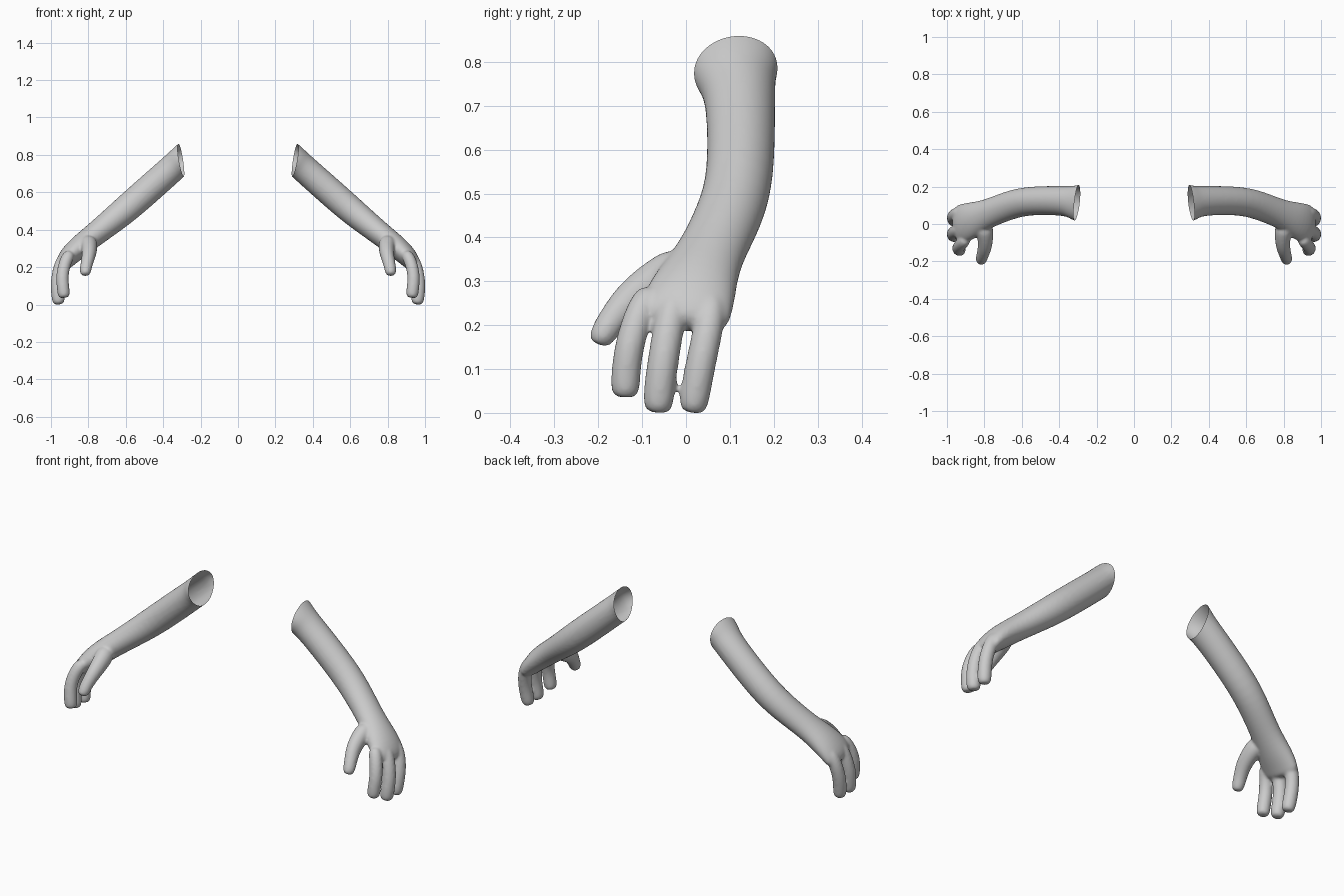
import bpy, bmesh, math
from mathutils import Vector

if "Cube" in bpy.data.objects:
    bpy.data.objects.remove(bpy.data.objects["Cube"])

skin = bpy.data.materials.new("plain grey")
skin.use_nodes = True
grey = (0.6, 0.6, 0.6, 1)
skin.diffuse_color = grey
skin.node_tree.nodes["Principled BSDF"].inputs["Base Color"].default_value = grey

SIDES = 16


def loft(bm, path):
    """Closed tube through (x, y, z, thickness radius, width radius) stations."""
    points = [Vector(p[:3]) for p in path]
    rings = []
    for i, station in enumerate(path):
        along = (points[min(i + 1, len(path) - 1)] - points[max(i - 1, 0)]).normalized()
        wide = Vector((0, 1, 0))
        wide = (wide - along * wide.dot(along)).normalized()
        thick = along.cross(wide)
        ring = []
        for k in range(SIDES):
            a = math.tau * k / SIDES
            offset = thick * math.cos(a) * station[3] + wide * math.sin(a) * station[4]
            ring.append(bm.verts.new(points[i] + offset))
        rings.append(ring)
    for a, b in zip(rings, rings[1:]):
        for k in range(SIDES):
            j = (k + 1) % SIDES
            bm.faces.new((a[k], a[j], b[j], b[k]))
    bm.faces.new(rings[0][::-1])
    bm.faces.new(rings[-1])


def digit(bm, joints, radius):
    """Finger with a rounded tip; the last joint is the very end."""
    path = [(*j, radius, radius) for j in joints[:-1]]
    a, b = Vector(joints[-2]), Vector(joints[-1])
    for t, s in ((0.6, 1), (0.9, 0.85), (1, 0.5)):
        path.append((*a.lerp(b, t), radius * s, radius * s))
    loft(bm, path)


bm = bmesh.new()

# forearm, wrist and palm
loft(bm, [
    (0.20, 0.11, 0.86, 0.077, 0.105),
    (0.29, 0.11, 0.78, 0.077, 0.105),
    (0.315, 0.115, 0.755, 0.077, 0.092),
    (0.36, 0.125, 0.715, 0.077, 0.080),
    (0.56, 0.127, 0.537, 0.079, 0.078),
    (0.667, 0.100, 0.447, 0.072, 0.079),
    (0.785, 0.052, 0.354, 0.063, 0.077),
    (0.865, 0.020, 0.290, 0.062, 0.100),
    (0.925, -0.002, 0.230, 0.050, 0.110),
    (0.942, -0.008, 0.190, 0.034, 0.095),
])

# three fingers
digit(bm, [(0.89, -0.075, 0.28), (0.922, -0.108, 0.225), (0.938, -0.130, 0.15),
           (0.932, -0.137, 0.09), (0.926, -0.139, 0.033)], 0.034)
digit(bm, [(0.91, -0.02, 0.27), (0.945, -0.036, 0.215), (0.964, -0.050, 0.13),
           (0.962, -0.059, 0.07), (0.954, -0.065, -0.002)], 0.036)
digit(bm, [(0.91, 0.06, 0.27), (0.95, 0.054, 0.205), (0.964, 0.038, 0.13),
           (0.962, 0.026, 0.07), (0.954, 0.014, -0.002)], 0.035)

# thumb and its root
loft(bm, [
    (0.80, 0.00, 0.34, 0.05, 0.05),
    (0.79, -0.06, 0.305, 0.045, 0.05),
    (0.793, -0.125, 0.262, 0.038, 0.042),
    (0.806, -0.165, 0.215, 0.033, 0.034),
    (0.812, -0.186, 0.182, 0.032, 0.032),
    (0.814, -0.197, 0.162, 0.027, 0.027),
    (0.814, -0.200, 0.153, 0.016, 0.016),
])

rough = bpy.data.meshes.new("rough_arm")
bm.to_mesh(rough)
bm.free()
helper = bpy.data.objects.new("rough_arm", rough)
bpy.context.collection.objects.link(helper)

# round the parts, fuse them into one skin and relax the joins
helper.modifiers.new("round", "SUBSURF").levels = 2
fuse = helper.modifiers.new("fuse", "REMESH")
fuse.mode = "VOXEL"
fuse.voxel_size = 0.007
relax = helper.modifiers.new("relax", "SMOOTH")
relax.factor = 0.5
relax.iterations = 6
evaluated = helper.evaluated_get(bpy.context.evaluated_depsgraph_get())
fused = bpy.data.meshes.new_from_object(evaluated)
bpy.data.objects.remove(helper)

# slanted cut leaves the upper end open and hollow
bm = bmesh.new()
bm.from_mesh(fused)
bmesh.ops.bisect_plane(bm, geom=bm.verts[:] + bm.edges[:] + bm.faces[:],
                       plane_co=(0.302, 0.11, 0.77), plane_no=(1, 0.12, -0.167),
                       clear_inner=True)

# stand the fingertips on the floor and reach the full half span
low = min(v.co.z for v in bm.verts)
reach = max(v.co.x for v in bm.verts)
for v in bm.verts:
    v.co.z -= low
    v.co.x += 1 - reach

for name, side in (("left_arm", 1), ("right_arm", -1)):
    half = bm.copy()
    if side < 0:
        for v in half.verts:
            v.co.x = -v.co.x
        bmesh.ops.reverse_faces(half, faces=half.faces[:])
    for f in half.faces:
        f.smooth = True
    mesh = bpy.data.meshes.new(name)
    half.to_mesh(mesh)
    half.free()
    mesh.materials.append(skin)
    bpy.context.collection.objects.link(bpy.data.objects.new(name, mesh))
bm.free()
